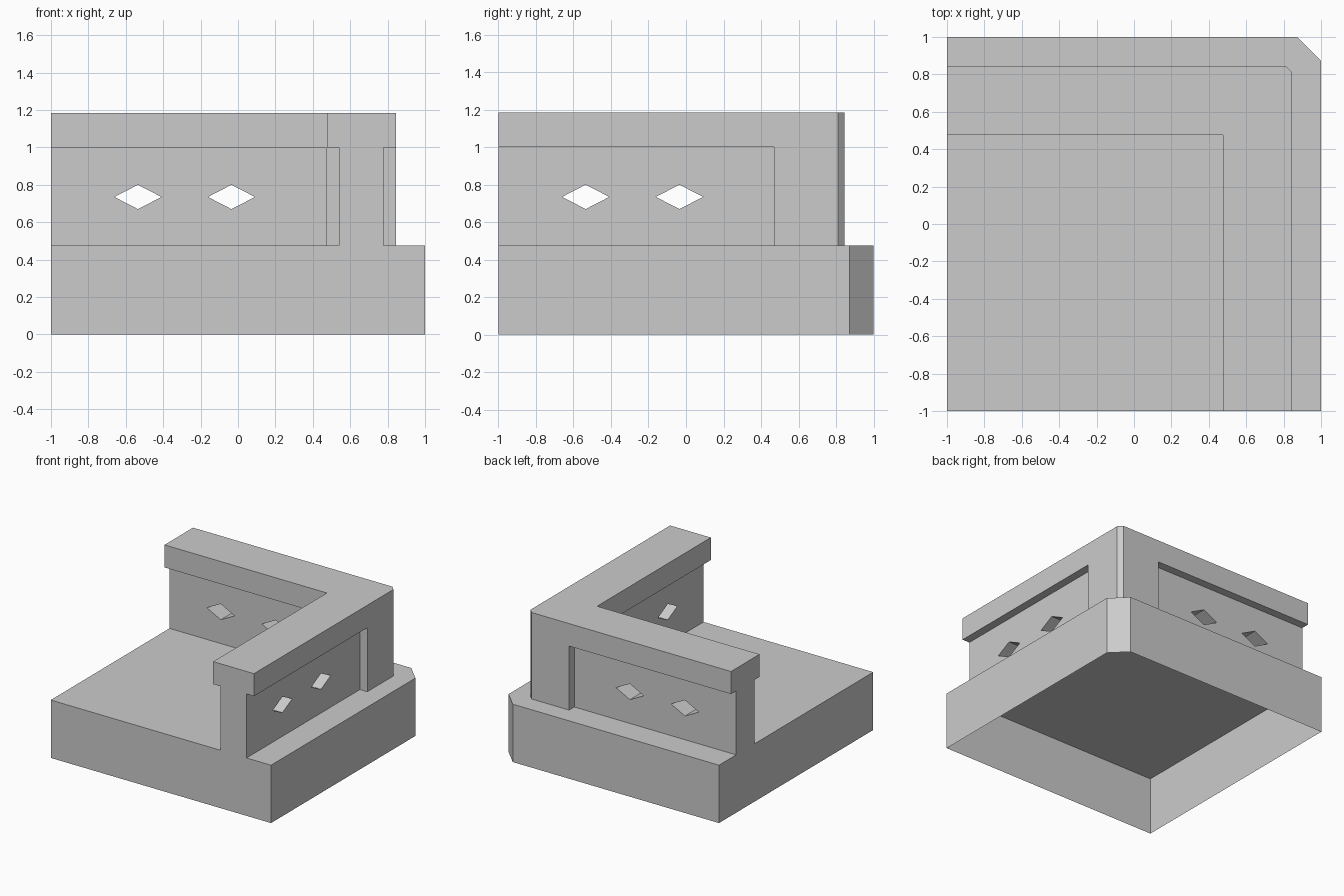
import bpy, bmesh

if "Cube" in bpy.data.objects:
    bpy.data.objects.remove(bpy.data.objects["Cube"])

BASE_TOP, WALL_TOP, LIP = 0.475, 1.185, 1.0
INNER, OUTER = 0.475, 0.845
FAR = -1.2  # rough end, trimmed flush later


def prism(name, pts, vec):
    """Extrude a closed 3D outline along a vector."""
    bm = bmesh.new()
    face = bm.faces.new([bm.verts.new(p) for p in pts])
    res = bmesh.ops.extrude_face_region(bm, geom=[face], use_keep_orig=True)
    bmesh.ops.translate(bm, vec=vec, verts=[v for v in res["geom"] if isinstance(v, bmesh.types.BMVert)])
    bmesh.ops.recalc_face_normals(bm, faces=bm.faces)
    me = bpy.data.meshes.new(name)
    bm.to_mesh(me)
    bm.free()
    ob = bpy.data.objects.new(name, me)
    bpy.context.collection.objects.link(ob)
    return ob


def slab(name, outline, z0, z1):
    return prism(name, [(x, y, z0) for x, y in outline], (0, 0, z1 - z0))


def combine(ob, other, op):
    """Apply a boolean and discard the helper object."""
    other.hide_render = True
    mod = ob.modifiers.new("bool", "BOOLEAN")
    mod.operation, mod.object, mod.solver = op, other, "EXACT"
    bpy.context.view_layer.update()
    dg = bpy.context.evaluated_depsgraph_get()
    me = bpy.data.meshes.new_from_object(ob.evaluated_get(dg))
    ob.modifiers.clear()
    ob.data = me
    bpy.data.objects.remove(other)


def swap(pts):
    return [(p[1], p[0], *p[2:]) for p in pts]


def rect(x0, x1, y0, y1):
    return [(x0, y0), (x1, y0), (x1, y1), (x0, y1)]


# Base with chamfered corner
base = slab("corner_base", [(FAR, FAR), (1, FAR), (1, 0.873), (0.873, 1), (FAR, 1)], 0, BASE_TOP)

# L-shaped parapet wall
wall = slab("parapet_wall", [(INNER, FAR), (OUTER, FAR), (OUTER, 0.81), (0.81, OUTER),
                             (FAR, OUTER), (FAR, INNER), (INNER, INNER)], 0.3, WALL_TOP)

# Recessed panels and diamond openings, mirrored for both legs
for side in (lambda p: p, swap):
    for y0, y1 in ((0.4, 0.54), (0.778, 1.1)):
        combine(wall, slab("recess_cutter", side(rect(-1.5, 0.47, y0, y1)), 0.2, LIP), "DIFFERENCE")
    for cx in (-0.535, -0.035):
        pts = [(cx - 0.126, 0.3, 0.735), (cx, 0.3, 0.67), (cx + 0.126, 0.3, 0.735), (cx, 0.3, 0.80)]
        vec = side([(0, 0.8, 0)])[0]
        combine(wall, prism("diamond_cutter", side(pts), vec), "DIFFERENCE")

# Join wall to base and trim both ends flush
combine(base, wall, "UNION")
for side in (lambda p: p, swap):
    combine(base, slab("trim_cutter", side(rect(-2, -1, -2, 2)), -1, 2), "DIFFERENCE")

# Open underside
bm = bmesh.new()
bm.from_mesh(base.data)
bottom = [f for f in bm.faces if all(abs(v.co.z) < 1e-4 for v in f.verts)]
bmesh.ops.delete(bm, geom=bottom, context="FACES")
bm.to_mesh(base.data)
bm.free()
base.name = "corner_parapet"
